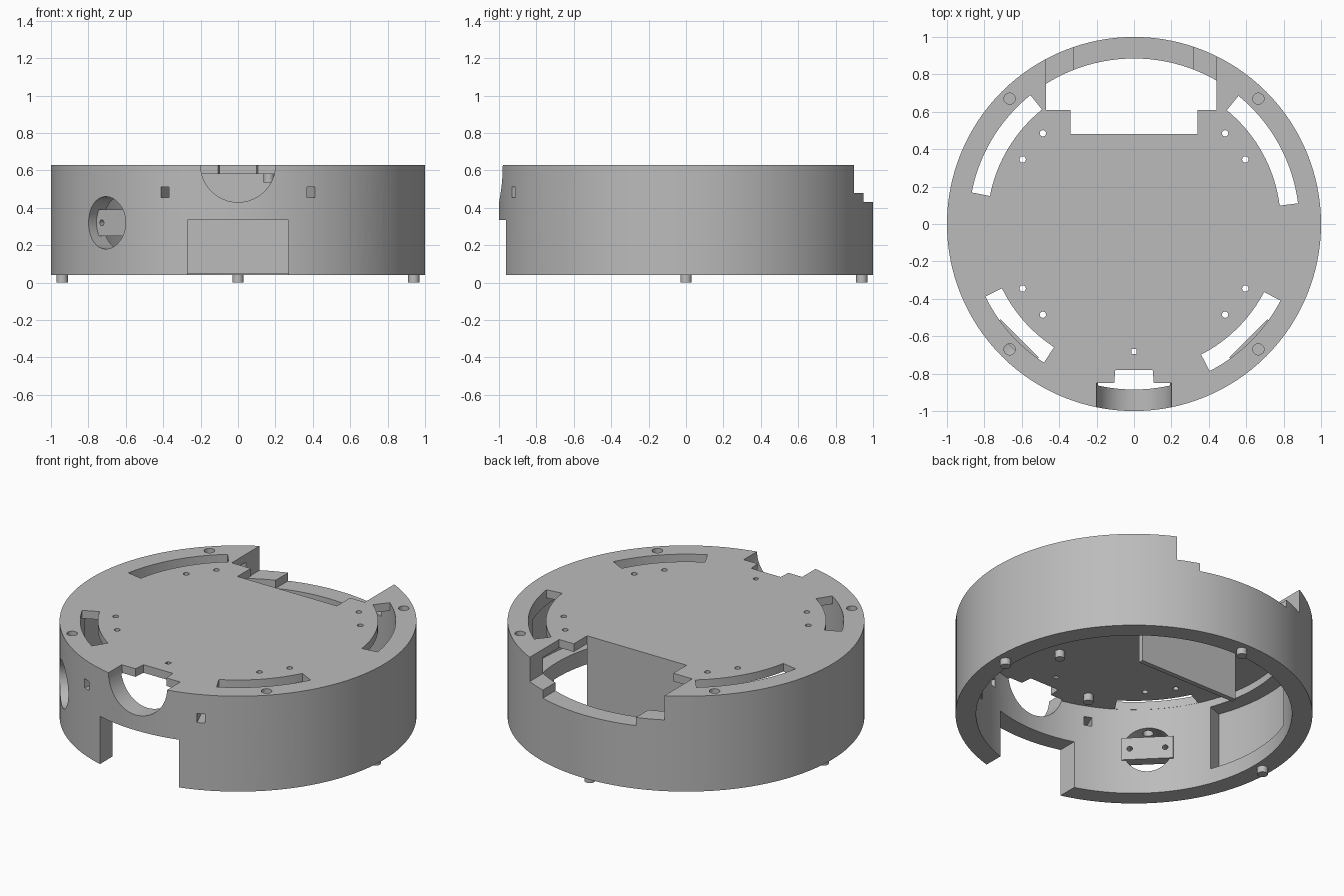
import bpy, bmesh, math
from math import cos, sin, radians, pi
from mathutils import Matrix

if "Cube" in bpy.data.objects:
    bpy.data.objects.remove(bpy.data.objects["Cube"], do_unlink=True)

grey = bpy.data.materials.new("plain grey")
grey.use_nodes = True
grey.diffuse_color = (0.5, 0.5, 0.5, 1)
grey.node_tree.nodes["Principled BSDF"].inputs["Base Color"].default_value = grey.diffuse_color

BOTTOM, PLATE, TOP, INNER = 0.04, 0.58, 0.63, 0.885


def circle(r, x=0, y=0, n=24):
    return [(x + r * cos(2 * pi * i / n), y + r * sin(2 * pi * i / n)) for i in range(n)]


def rect(x0, x1, y0, y1):
    return [(x0, y0), (x1, y0), (x1, y1), (x0, y1)]


def sector(r0, r1, a0, a1, n=16):
    angles = [radians(a0 + (a1 - a0) * i / n) for i in range(n + 1)]
    outer = [(r1 * cos(a), r1 * sin(a)) for a in angles]
    return outer + [(r0 * cos(a), r0 * sin(a)) for a in reversed(angles)]


def prism(name, outline, lo, hi, matrix=None):
    """Extrude an outline from lo to hi, then place it with a matrix."""
    bm = bmesh.new()
    face = bm.faces.new([bm.verts.new((x, y, lo)) for x, y in outline])
    up = bmesh.ops.extrude_face_region(bm, geom=[face])["geom"]
    verts = [v for v in up if isinstance(v, bmesh.types.BMVert)]
    bmesh.ops.translate(bm, vec=(0, 0, hi - lo), verts=verts)
    if matrix:
        bm.transform(matrix)
    bmesh.ops.recalc_face_normals(bm, faces=bm.faces)
    mesh = bpy.data.meshes.new(name)
    bm.to_mesh(mesh)
    bm.free()
    mesh.materials.append(grey)
    obj = bpy.data.objects.new(name, mesh)
    bpy.context.collection.objects.link(obj)
    return obj


def cut(body, outline, lo, hi, matrix=None):
    cutter = prism("cutter", outline, lo, hi, matrix)
    cutter.hide_render = True
    mod = body.modifiers.new("cut", "BOOLEAN")
    mod.operation, mod.solver, mod.object = "DIFFERENCE", "EXACT", cutter
    bpy.context.view_layer.objects.active = body
    bpy.ops.object.modifier_apply(modifier=mod.name)
    bpy.data.objects.remove(cutter, do_unlink=True)


def radial(angle, z):
    """Local z points outward, local x points down, local y runs along the wall."""
    return (Matrix.Translation((0, 0, z)) @ Matrix.Rotation(radians(angle), 4, "Z")
            @ Matrix.Rotation(pi / 2, 4, "Y"))


# Round shell, open underneath
shell = prism("round_shell", circle(1, n=128), BOTTOM, TOP)
cut(shell, circle(INNER, n=128), -0.1, PLATE)

# Pockets inside the side walls
for a in (0, 180):
    cut(shell, sector(0.86, 0.98, a - 21, a + 21), 0.135, 0.535)

# Stepped opening at the back and notch in the top plate
cut(shell, rect(-0.47, 0.44, 0.61, 1.1), 0.48, 0.8)
cut(shell, rect(-0.32, 0.315, 0.7, 1.1), 0.43, 0.8)
cut(shell, rect(-0.34, 0.34, 0.48, 0.7), 0.5, 0.8)

# Curved slots, screw holes and blind holes in the top plate
for a0, a1 in ((7.2, 50.8), (128.8, 169), (206, 237), (-62.8, -27.6)):
    cut(shell, sector(0.785, 0.884, a0, a1), 0.5, 0.8)
for sx in (-1, 1):
    for sy in (-1, 1):
        cut(shell, circle(0.017, 0.487 * sx, 0.485 * sy, 12), 0.5, 0.8)
        cut(shell, circle(0.017, 0.595 * sx, 0.345 * sy, 12), 0.5, 0.8)
        cut(shell, circle(0.03, 0.665 * sx, 0.67 * sy), 0.45, 0.8)
cut(shell, rect(-0.013, 0.013, -0.695, -0.668), 0.5, 0.8)

# Front doorway, round scoop above it and notch behind the scoop
cut(shell, rect(-0.27, 0.27, -1.1, -0.8), -0.1, 0.335)
along_y = Matrix.Translation((0, 0, TOP)) @ Matrix.Rotation(pi / 2, 4, "X")
cut(shell, circle(0.2, n=64), 0.85, 1.1, along_y)
cut(shell, [(-0.11, -0.9), (0.11, -0.9), (0.1, -0.78), (-0.1, -0.78)], 0.5, 0.8)

# Small square windows and round sensor ports in the front wall
for a in (-67, -113):
    cut(shell, rect(-0.028, 0.028, -0.023, 0.023), 0.8, 1.1, radial(a, 0.483))
for a, z, side in ((-45, 0.335, "left"), (-135, 0.32, "right")):
    cut(shell, circle(0.14, n=48), 0.8, 1.1, radial(a, z))
    bar = prism(side + "_sensor_bar", rect(-0.07, 0.07, -0.145, 0.145), 0.865, 0.93, radial(a, z))
    for y in (-0.1, 0.1):
        cut(bar, circle(0.016, 0, y, 12), 0.8, 1, radial(a, z))

# Upright panel below the back notch
prism("back_panel", rect(-0.34, 0.34, 0.45, 0.48), 0.05, 0.6)

# Feet under the rim and short pegs under the plate
pegs = [prism("foot", circle(0.03, x, y), 0, 0.06) for x, y in ((-0.94, 0), (0.94, 0), (0, 0.94))]
pegs += [prism("plate_peg", circle(0.028, x, y), 0.535, 0.6) for x, y in ((0.165, -0.45), (-0.27, -0.72))]

# Smooth round walls, keep sharp edges
bpy.ops.object.select_all(action="DESELECT")
for obj in [shell] + pegs:
    obj.select_set(True)
bpy.context.view_layer.objects.active = shell
bpy.ops.object.shade_smooth_by_angle(angle=radians(25))
